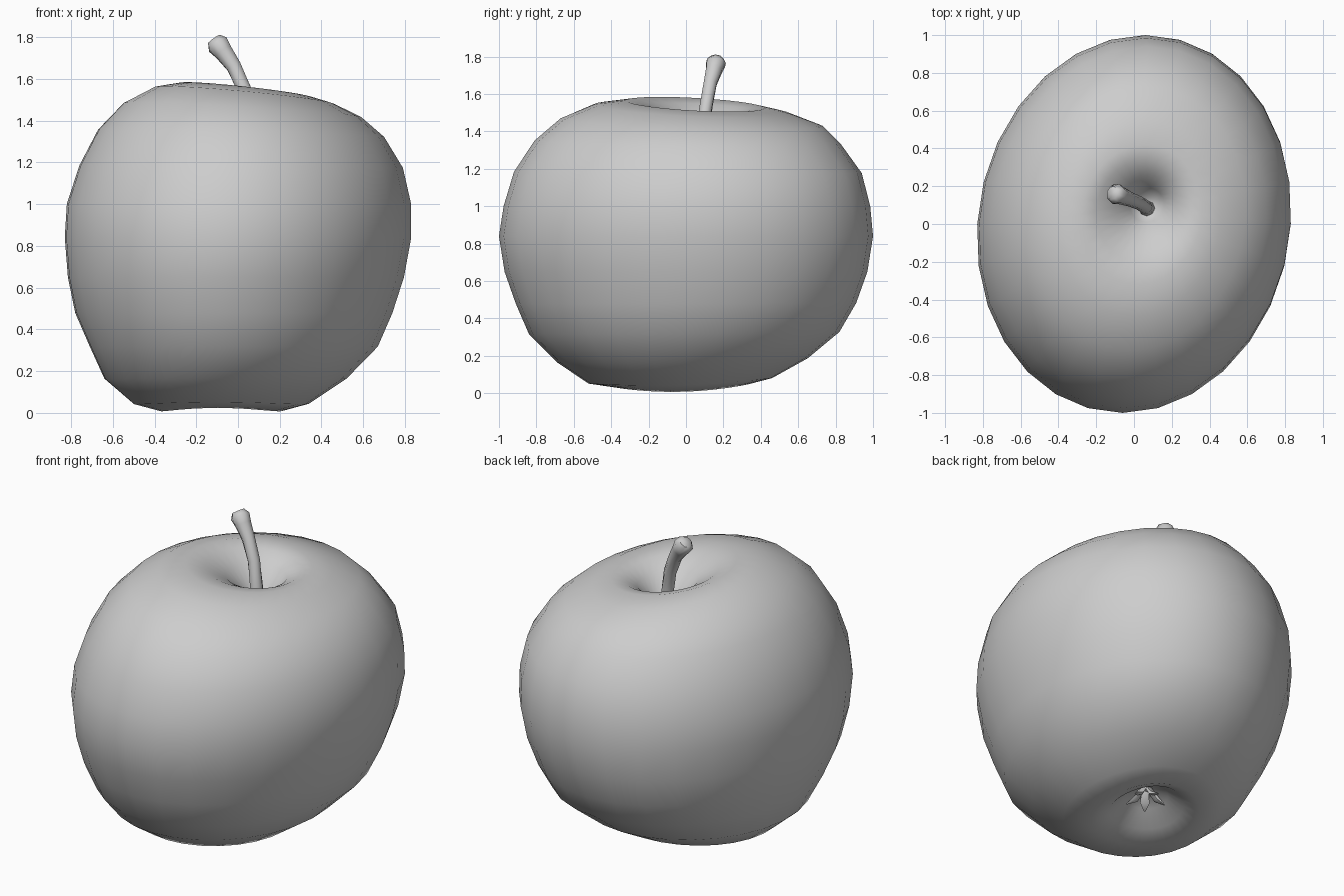
import bpy, bmesh, math
from mathutils import Vector

cube = bpy.data.objects.get("Cube")
if cube:
    bpy.data.objects.remove(cube, do_unlink=True)

grey = bpy.data.materials.new("plain_grey")
grey.use_nodes = True
grey.diffuse_color = (0.61, 0.61, 0.61, 1)
grey.node_tree.nodes["Principled BSDF"].inputs["Base Color"].default_value = (0.61, 0.61, 0.61, 1)


def loft(name, rings, sharp_angle):
    """Skin a list of closed rings and cap both ends."""
    bm = bmesh.new()
    loops = [[bm.verts.new(p) for p in ring] for ring in rings]
    count = len(loops[0])
    for low, high in zip(loops, loops[1:]):
        for i in range(count):
            j = (i + 1) % count
            bm.faces.new((low[i], low[j], high[j], high[i]))
    bm.faces.new(loops[0][::-1])
    bm.faces.new(loops[-1])
    bmesh.ops.recalc_face_normals(bm, faces=bm.faces)
    mesh = bpy.data.meshes.new(name)
    bm.to_mesh(mesh)
    bm.free()
    mesh.materials.append(grey)
    obj = bpy.data.objects.new(name, mesh)
    bpy.context.collection.objects.link(obj)
    bpy.ops.object.select_all(action="DESELECT")
    obj.select_set(True)
    bpy.context.view_layer.objects.active = obj
    bpy.ops.object.shade_smooth_by_angle(angle=math.radians(sharp_angle))
    return obj


def tube_rings(path, sides, flat=1.0):
    """Rings square to a path of (point, radius)."""
    points = [Vector(p) for p, r in path]
    rings = []
    for k, (p, r) in enumerate(path):
        along = points[min(k + 1, len(points) - 1)] - points[max(k - 1, 0)]
        turn = along.to_track_quat("Z", "Y")
        ring = []
        for i in range(sides):
            a = math.tau * i / sides
            ring.append(points[k] + turn @ Vector((r * math.cos(a), r * flat * math.sin(a), 0)))
        rings.append(ring)
    return rings


def fruit_ring(z, cx, cy, rx, ry, sides=28):
    """Sheared oval; the top rim is tilted, the base rim tilted and lobed."""
    t = min(z / 1.55, 1)
    top, base = t ** 10, (1 - t) ** 8
    ring = []
    for i in range(sides):
        a = math.tau * i / sides
        y = ry * math.sin(a)
        x = rx * math.cos(a) + 0.06 * y
        lift = top * (-0.11 * x - 0.05 * y) + base * (0.04 * y - 0.015 * math.cos(2 * a))
        ring.append((cx + x, cy + y, z + lift))
    return ring


# Fruit body: height, centre and half-widths, from base hollow to top hollow
body_profile = [
    (0.16, -0.06, 0.03, 0.04, 0.04),
    (0.12, -0.06, 0.03, 0.12, 0.13),
    (0.055, -0.07, 0.02, 0.2, 0.23),
    (0.022, -0.08, 0, 0.29, 0.33),
    (0.055, -0.08, -0.03, 0.42, 0.49),
    (0.17, -0.06, -0.02, 0.58, 0.67),
    (0.32, -0.02, -0.01, 0.69, 0.83),
    (0.48, -0.02, 0, 0.76, 0.91),
    (0.65, -0.01, 0, 0.805, 0.97),
    (0.84, 0, 0, 0.83, 1),
    (1, 0.005, 0.005, 0.825, 0.98),
    (1.18, 0.015, 0.01, 0.775, 0.93),
    (1.34, 0.015, 0.01, 0.685, 0.82),
    (1.45, 0.02, 0.03, 0.57, 0.7),
    (1.52, 0.03, 0.03, 0.43, 0.52),
    (1.545, 0.04, 0.05, 0.32, 0.37),
    (1.525, 0.05, 0.07, 0.25, 0.27),
    (1.47, 0.06, 0.09, 0.16, 0.17),
    (1.38, 0.07, 0.1, 0.09, 0.09),
    (1.3, 0.07, 0.1, 0.04, 0.04),
]
loft("fruit_body", [fruit_ring(*row) for row in body_profile], 180)

# Stalk: bent, with a swollen tip
stalk_path = [
    ((0.07, 0.08, 1.27), 0.045),
    ((0.06, 0.09, 1.42), 0.037),
    ((0.03, 0.11, 1.55), 0.036),
    ((-0.02, 0.13, 1.66), 0.038),
    ((-0.07, 0.15, 1.73), 0.047),
    ((-0.097, 0.16, 1.765), 0.056),
    ((-0.115, 0.165, 1.79), 0.036),
]
loft("stalk", tube_rings(stalk_path, 8), 60)

# Dried sepals: five little curled tips in the base hollow
for n in range(5):
    a = math.tau * n / 5 + 0.3
    out = Vector((math.cos(a), math.sin(a), 0))
    base = Vector((-0.06, 0.03, 0))
    path = [
        (base + out * 0.02 + Vector((0, 0, 0.17)), 0.022),
        (base + out * 0.06 + Vector((0, 0, 0.115)), 0.028),
        (base + out * 0.11 + Vector((0, 0, 0.09)), 0.005),
    ]
    loft("sepal_%d" % (n + 1), tube_rings(path, 5, 0.5), 60)
